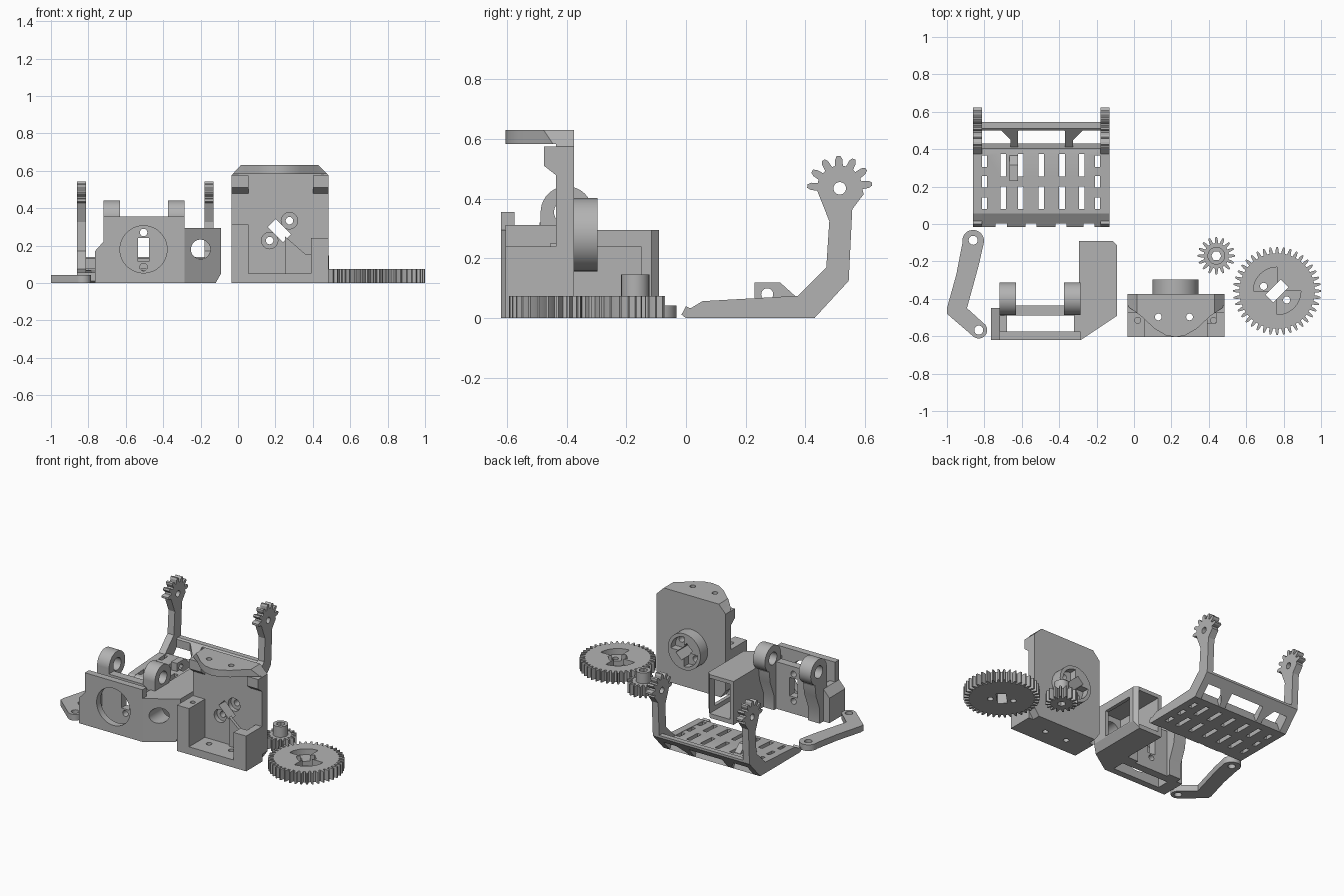
import bpy, bmesh, math
from mathutils import Vector

grey = bpy.data.materials.new("plain grey")
grey.diffuse_color = (0.45, 0.45, 0.45, 1)
AX = {'x': lambda u, v, t: (t, u, v), 'y': lambda u, v, t: (u, t, v), 'z': lambda u, v, t: (u, v, t)}


def prism(name, pts, axis, a, b):
    """Extrude a 2D outline along an axis from a to b."""
    bm = bmesh.new()
    lo = [bm.verts.new(AX[axis](u, v, a)) for u, v in pts]
    hi = [bm.verts.new(AX[axis](u, v, b)) for u, v in pts]
    n = len(pts)
    bm.faces.new(lo)
    bm.faces.new(hi)
    for i in range(n):
        bm.faces.new((lo[i], lo[(i + 1) % n], hi[(i + 1) % n], hi[i]))
    bmesh.ops.recalc_face_normals(bm, faces=bm.faces)
    me = bpy.data.meshes.new(name)
    bm.to_mesh(me)
    bm.free()
    me.materials.append(grey)
    ob = bpy.data.objects.new(name, me)
    bpy.context.collection.objects.link(ob)
    return ob


def arc(cu, cv, r, a0=0, a1=360, n=32):
    full = abs(a1 - a0) >= 360
    k = n if full else n + 1
    return [(cu + r * math.cos(math.radians(a0 + (a1 - a0) * i / n)),
             cv + r * math.sin(math.radians(a0 + (a1 - a0) * i / n))) for i in range(k)]


def rect(u0, v0, u1, v1):
    return [(u0, v0), (u1, v0), (u1, v1), (u0, v1)]


def box(name, x0, x1, y0, y1, z0, z1):
    return prism(name, rect(x0, y0, x1, y1), 'z', z0, z1)


def bar(cu, cv, length, width, deg):
    """Outline of a turned rectangle."""
    c, s = math.cos(math.radians(deg)), math.sin(math.radians(deg))
    return [(cu + u * c - v * s, cv + u * s + v * c)
            for u, v in rect(-length / 2, -width / 2, length / 2, width / 2)]


def sector(cu, cv, r, a0, r0=0.03):
    return arc(cu, cv, r, a0, a0 + 90, 16) + arc(cu, cv, r0, a0 + 90, a0, 4)


def cut(ob, *cutters):
    """Subtract prisms given as (outline, axis, a, b)."""
    tools = [prism("cutter", *c) for c in cutters]
    for t in tools:
        m = ob.modifiers.new("cut", 'BOOLEAN')
        m.operation, m.solver, m.object = 'DIFFERENCE', 'EXACT', t
    bpy.context.view_layer.update()
    me = bpy.data.meshes.new_from_object(ob.evaluated_get(bpy.context.evaluated_depsgraph_get()))
    ob.modifiers.clear()
    ob.data = me
    for t in tools:
        bpy.data.objects.remove(t)
    return ob


def gear(cu, cv, root, tip, n):
    pts, step = [], 2 * math.pi / n
    for i in range(n):
        for f, r in ((-0.30, root), (-0.24, (root + tip) / 2), (-0.11, tip), (0.11, tip),
                     (0.24, (root + tip) / 2), (0.30, root)):
            pts.append((cu + r * math.cos((i + f) * step), cv + r * math.sin((i + f) * step)))
    return pts


# Bent link
link = prism("bent_link", [(-1, -0.45), (-1, -0.48)] + arc(-0.83, -0.567, 0.045, 230, 400, 16)
             + [(-0.893, -0.45), (-0.83, -0.22)] + arc(-0.86, -0.09, 0.058, -10, 190, 18)
             + [(-0.95, -0.27)], 'z', 0, 0.042)
cut(link, (arc(-0.86, -0.087, 0.024), 'z', -1, 1), (arc(-0.83, -0.567, 0.024), 'z', -1, 1))

# Large and small gears
big = prism("large_gear", gear(0.765, -0.358, 0.202, 0.235, 40), 'z', 0, 0.075)
cut(big, (sector(0.765, -0.358, 0.127, 90), 'z', 0.035, 1),
    (sector(0.765, -0.358, 0.127, 270), 'z', 0.035, 1),
    (bar(0.765, -0.358, 0.115, 0.06, 45), 'z', -1, 1),
    (arc(0.693, -0.333, 0.019), 'z', -1, 1), (arc(0.816, -0.406, 0.019), 'z', -1, 1))
small = prism("small_gear", gear(0.44, -0.17, 0.068, 0.1, 16), 'z', 0, 0.075)
collar = prism("small_gear_collar", arc(0.44, -0.17, 0.047), 'z', 0.07, 0.147)
for o in (small, collar):
    cut(o, (arc(0.44, -0.17, 0.027, n=6), 'z', -1, 1))

# Servo base: upright plate with rear hub
HX, HZ = 0.222, 0.28
holes = [(bar(HX, HZ, 0.115, 0.06, -45), 'y', -1, 0)]
for s in (-1, 1):
    holes.append((arc(HX + 0.053 * s, HZ + 0.053 * s, 0.02), 'y', -1, 0))
plate = prism("base_upright", [(-0.035, 0.05), (0, 0), (0.45, 0), (0.485, 0.05), (0.485, 0.575),
                               (0.43, 0.63), (0.015, 0.63), (-0.035, 0.575)], 'y', -0.435, -0.375)
cut(plate, *holes, *[(arc(HX + 0.053 * s, HZ + 0.053 * s, 0.044), 'y', -0.5, -0.405) for s in (-1, 1)])
hub = prism("base_hub", arc(HX, HZ, 0.123, n=48), 'y', -0.38, -0.297)
cut(hub, *holes, (sector(HX, HZ, 0.1, 0), 'y', -0.345, 0), (sector(HX, HZ, 0.1, 180), 'y', -0.345, 0))
# Lid with tapered nose, trimmed to the chamfered top corners
lid = prism("base_lid", [(-0.035, -0.375), (-0.035, -0.44), (0.035, -0.49), (0.11, -0.56), (0.17, -0.595),
                         (0.222, -0.605), (0.275, -0.595), (0.335, -0.56), (0.41, -0.49),
                         (0.485, -0.44), (0.485, -0.375)], 'z', 0.583, 0.63)
cut(lid, (arc(0.13, -0.497, 0.018), 'z', 0, 1), (arc(0.297, -0.497, 0.018), 'z', 0, 1),
    ([(-0.1, 0.51), (-0.1, 0.7), (0.085, 0.7)], 'y', -1, 0),
    ([(0.545, 0.515), (0.545, 0.7), (0.36, 0.7)], 'y', -1, 0))
for x0, x1 in ((-0.035, 0.055), (0.4, 0.485)):
    prism("base_gusset", [(-0.43, 0.475), (-0.475, 0.51), (-0.475, 0.575), (-0.43, 0.575)], 'x', x0, x1)
# Floor and side blocks
floor = box("base_floor", -0.035, 0.485, -0.605, -0.43, 0, 0.052)
cut(floor, (arc(0.13, -0.497, 0.018), 'z', -1, 1), (arc(0.297, -0.497, 0.018), 'z', -1, 1))
left = box("base_left_block", -0.035, 0.055, -0.605, -0.43, 0.05, 0.312)
cut(left, (arc(0.02, -0.515, 0.016), 'z', 0.2, 1))
right = box("base_right_block", 0.39, 0.485, -0.605, -0.43, 0.05, 0.24)
cut(right, (rect(0.3, 0.155, 0.438, 0.3), 'y', -0.53, -0.4), (arc(0.425, -0.515, 0.016), 'z', 0.1, 1))
prism("base_web", [(0.25, 0.05), (0.25, 0.25), (0.36, 0.155), (0.4, 0.155), (0.4, 0.05)], 'y', -0.455, -0.43)

# Gripper body: front plate, side walls, rear plate
front = prism("body_front_plate", [(-0.765, 0), (-0.765, 0.17), (-0.72, 0.22), (-0.72, 0.355),
                                   (-0.285, 0.355), (-0.285, 0)], 'y', -0.62, -0.575)
cut(front, (arc(-0.505, 0.18, 0.126, n=48), 'y', -1, 0))
prism("body_left_wall", [(-0.765, 0), (-0.765, 0.17), (-0.72, 0.22), (-0.68, 0.22), (-0.68, 0)],
      'y', -0.58, -0.45)
box("body_right_wall", -0.32, -0.28, -0.58, -0.45, 0, 0.295)
rear = prism("body_rear_plate", [(-0.72, 0), (-0.72, 0.22), (-0.63, 0.32), (-0.375, 0.32), (-0.285, 0.25),
                                 (-0.285, 0)], 'y', -0.49, -0.435)
cut(rear, (rect(-0.535, 0.115, -0.475, 0.24), 'y', -1, 0),
    *[(arc(-0.505, z, 0.02), 'y', -1, 0) for z in (0.085, 0.27)])
# Knuckles with ribs beneath
for x0, x1 in ((-0.72, -0.63), (-0.375, -0.285)):
    k = prism("body_knuckle", arc(-0.4, 0.355, 0.087, n=40), 'x', x0, x1)
    cut(k, (arc(-0.4, 0.355, 0.042), 'x', -1, 0))
    prism("body_rib", [(-0.487, 0), (-0.487, 0.355), (-0.47, 0.305), (-0.43, 0.275), (-0.36, 0.275),
                       (-0.37, 0.2), (-0.41, 0.1), (-0.41, 0)], 'x', x0, x1)
# Motor housing with slanted front, hollow toward the rear and the side
house = prism("motor_housing", [(-0.285, -0.62), (-0.09, -0.49), (-0.09, -0.115), (-0.115, -0.09),
                                (-0.295, -0.09), (-0.295, -0.49)], 'z', 0, 0.295)
cut(house, (rect(-0.27, -0.45, -0.115, 0), 'z', 0.03, 0.27), (arc(-0.2, 0.18, 0.052), 'y', -1, 0),
    (rect(-0.38, 0.06, -0.15, 0.24), 'x', -0.15, 0),
    ([(-0.125, -0.01), (-0.08, -0.01), (-0.08, 0.07)], 'y', -1, 0))

# Jaw arms with toothed ends
GY, GZ = 0.515, 0.435
teeth = []
for i in range(7):
    a = 8 + i * 28
    for d, r in ((-10, 0.076), (-7, 0.098), (-3, 0.109), (3, 0.109), (7, 0.098), (10, 0.076)):
        t = math.radians(a + d)
        teeth.append((GY + r * math.cos(t), GZ + r * math.sin(t)))
profile = [(0.43, 0), (0.545, 0.125), (0.557, 0.365), (0.595, 0.415)] + teeth + \
          [(0.48, 0.325), (0.47, 0.17), (0.375, 0.075), (0.055, 0.057), (0.015, 0.033), (0, 0.04),
           (-0.015, 0.012), (0, 0)]
for x0 in (-0.86, -0.18):
    arm = prism("jaw_arm", profile, 'x', x0, x0 + 0.048)
    cut(arm, (arc(GY, GZ, 0.021), 'x', -1, 0))
# Slotted jaw plate
jaw = prism("jaw_plate", [(0, 0), (0.43, 0), (0.405, 0.07), (0.375, 0.073), (0.055, 0.055), (0.015, 0.03),
                          (-0.015, 0.012)], 'x', -0.815, -0.178)
slots = []
for x in (-0.7, -0.605, -0.495, -0.385, -0.28):
    slots += [(rect(x - 0.015, y, x + 0.015, y + 0.12), 'z', -1, 1) for y in (0.08, 0.255)]
for x in (-0.8, -0.195):
    slots += [(rect(x - 0.014, y, x + 0.014, y + 0.062), 'z', -1, 1) for y in (0.08, 0.195, 0.305)]
slots += [(rect(x, -0.05, x + 0.06, 0.004), 'z', -1, 1) for x in (-0.74, -0.58, -0.42, -0.27)]
cut(jaw, *slots)
# Sloped rear panel with three windows
slope = prism("jaw_slope", [(0.4, 0), (0.43, 0), (0.545, 0.125), (0.545, 0.14), (0.51, 0.14), (0.4, 0.04)],
              'x', -0.815, -0.178)
cut(slope, *[([(x0, 0.405), (x1, 0.405), (x1, 0.5 - c1), (x1 - c1, 0.5), (x0 + c0, 0.5), (x0, 0.5 - c0)],
              'z', -1, 1) for x0, x1, c0, c1 in ((-0.814, -0.66, 0.002, 0.05), (-0.62, -0.37, 0.003, 0.003),
                                                (-0.325, -0.179, 0.05, 0.002))])
# Pierced tab on the plate
tab = prism("jaw_tab", [(0.23, 0.05), (0.23, 0.12), (0.315, 0.12), (0.365, 0.075), (0.365, 0.05)],
            'x', -0.665, -0.62)
cut(tab, (arc(0.272, 0.08, 0.02), 'x', -1, 0))

# Smooth round walls, keep hard edges
for ob in bpy.data.objects:
    ob.select_set(True)
bpy.context.view_layer.objects.active = jaw
bpy.ops.object.shade_smooth_by_angle(angle=math.radians(25))
